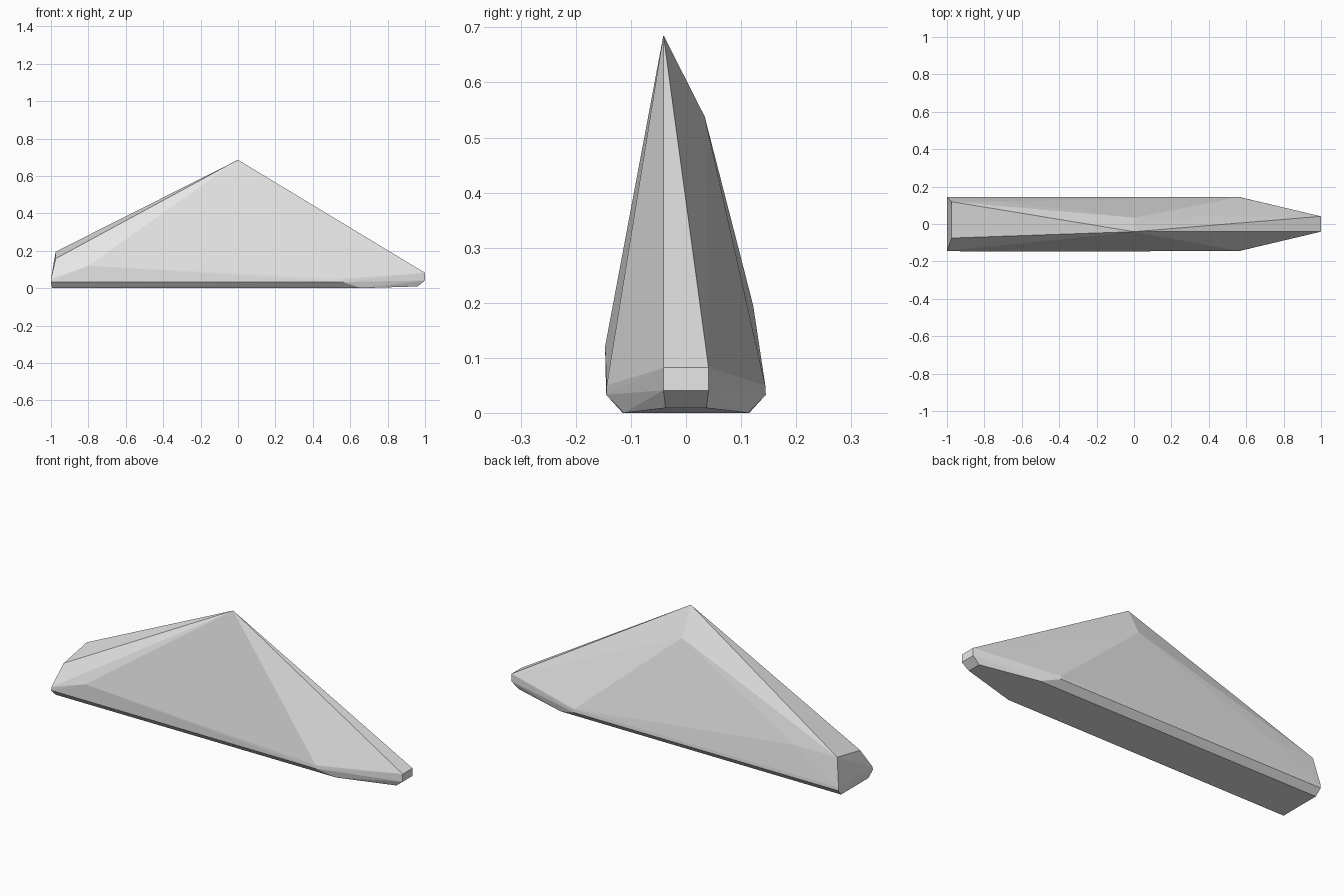
import bpy, bmesh

if "Cube" in bpy.data.objects:
    bpy.data.objects.remove(bpy.data.objects["Cube"])

grey = bpy.data.materials.new("stone grey")
grey.diffuse_color = (0.8, 0.8, 0.8, 1)
grey.use_nodes = True
grey.node_tree.nodes["Principled BSDF"].inputs["Base Color"].default_value = grey.diffuse_color


def mirrored(points):
    """Return each (x, y, z) point on both sides of the long axis."""
    return [(x, s * y, z) for x, y, z in points for s in (-1, 1)]


# Base: flat underside, bevelled rim and narrow blunt nose
base = mirrored([
    (-0.995, 0.115, 0.0), (0.66, 0.113, 0.0), (0.96, 0.037, 0.009),
    (-1.0, 0.145, 0.033), (-1.0, 0.144, 0.05),
    (0.56, 0.145, 0.033), (0.56, 0.144, 0.05),
    (1.0, 0.041, 0.041), (1.0, 0.041, 0.082),
])

# Crown: peak, rear shoulder, slanted tail and side bulges
crown = [
    (0.0, -0.041, 0.686), (0.0, 0.034, 0.538),
    (-0.975, -0.075, 0.158), (-0.975, 0.119, 0.195),
    (-0.8, -0.147, 0.12), (-0.73, 0.122, 0.195),
]

# Faceted shell stretched over the points
bm = bmesh.new()
for p in base + crown:
    bm.verts.new(p)
hull = bmesh.ops.convex_hull(bm, input=bm.verts)
loose = [v for v in bm.verts if not v.link_faces]
bmesh.ops.delete(bm, geom=loose, context='VERTS')
bmesh.ops.dissolve_limit(bm, angle_limit=0.01, verts=bm.verts, edges=bm.edges)
bmesh.ops.recalc_face_normals(bm, faces=bm.faces)

mesh = bpy.data.meshes.new("faceted_rock")
bm.to_mesh(mesh)
bm.free()
mesh.materials.append(grey)
rock = bpy.data.objects.new("faceted_rock", mesh)
bpy.context.collection.objects.link(rock)
